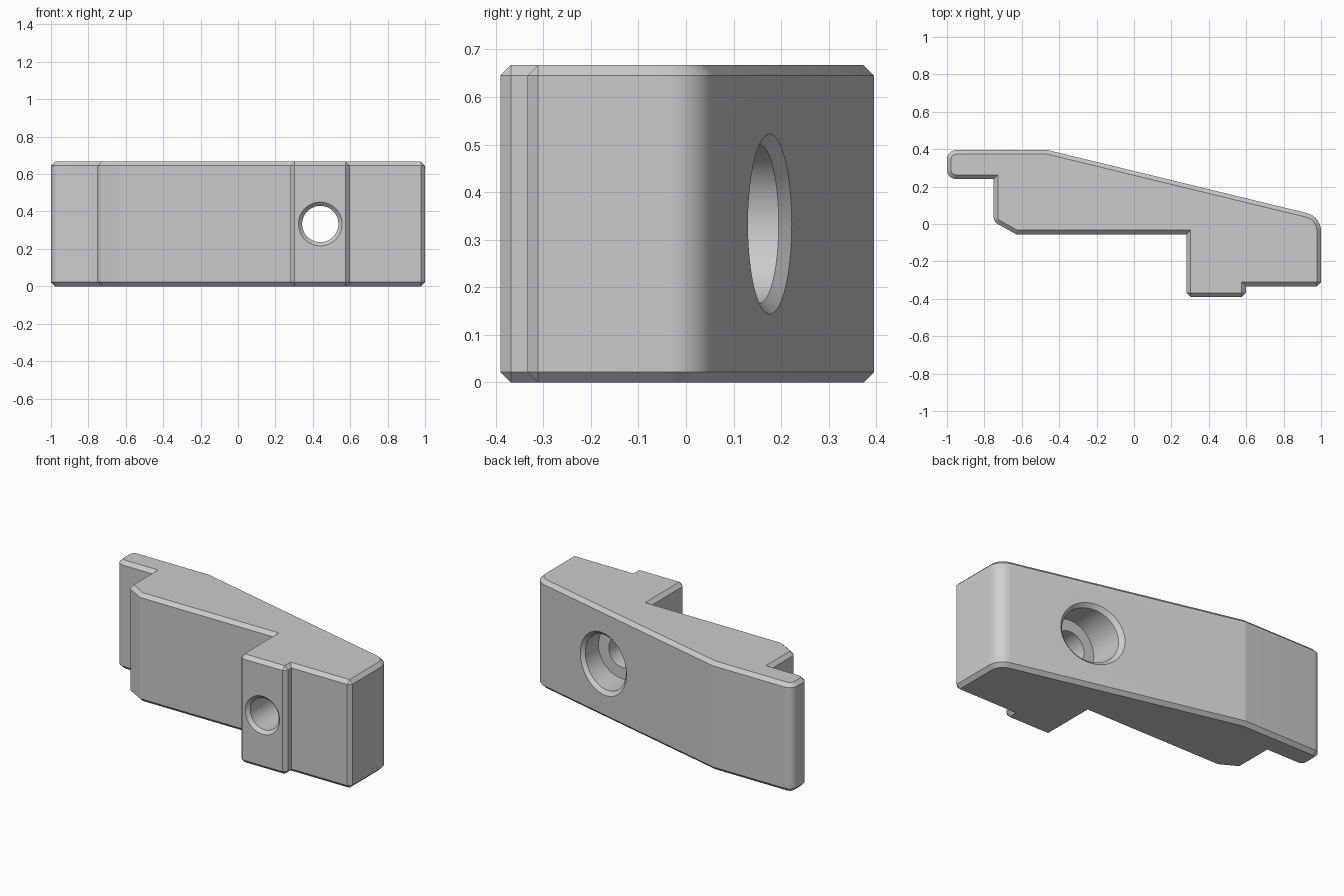
import bpy, bmesh, math
from mathutils import Vector

if "Cube" in bpy.data.objects:
    bpy.data.objects.remove(bpy.data.objects["Cube"], do_unlink=True)

HEIGHT, CHAMFER = 0.667, 0.022
SLOPE = -0.243            # fall of the slanted back
HOLE_X, HOLE_Z = 0.44, 0.333

grey = bpy.data.materials.new("plain grey")
grey.use_nodes = True
grey.diffuse_color = (0.6, 0.6, 0.6, 1)
grey.node_tree.nodes["Principled BSDF"].inputs["Base Color"].default_value = grey.diffuse_color


def make_object(name, bm):
    bmesh.ops.recalc_face_normals(bm, faces=bm.faces)
    mesh = bpy.data.meshes.new(name)
    bm.to_mesh(mesh)
    bm.free()
    mesh.materials.append(grey)
    obj = bpy.data.objects.new(name, mesh)
    bpy.context.collection.objects.link(obj)
    return obj


def fillet(prev, corner, nxt, radius, steps=10):
    """Points of a tangent arc that rounds a convex corner."""
    a, b = (prev - corner).normalized(), (nxt - corner).normalized()
    half = a.angle(b) / 2
    reach = radius / math.tan(half)
    centre = corner + (a + b).normalized() * (radius / math.sin(half))
    start = corner + a * reach - centre
    end = corner + b * reach - centre
    sweep = math.pi - 2 * half
    return [centre + (start * math.sin(sweep * (1 - i / steps))
                      + end * math.sin(sweep * i / steps)) / math.sin(sweep)
            for i in range(steps + 1)]


# Plan outline: x, y, corner radius; -1 marks a chamfered upright edge
OUTLINE = [
    (-1, 0.24, 0.05), (-0.75, 0.24, 0), (-0.75, 0.012, 0.04), (-0.63, -0.055, 0),
    (0.28, -0.055, 0), (0.28, -0.39, -1), (0.598, -0.39, -1), (0.598, -0.333, 0),
    (1, -0.333, -1), (1, 0.04, 0.1), (-0.46, 0.395, 0), (-1, 0.395, 0.05),
]
corners = [Vector(p[:2]) for p in OUTLINE]
points, sharp = [], []
for i, (x, y, radius) in enumerate(OUTLINE):
    if radius > 0:
        points += fillet(corners[i - 1], corners[i], corners[(i + 1) % len(corners)], radius)
    else:
        points.append(corners[i])
        if radius < 0:
            sharp.append(corners[i])

# Clamp body: extruded outline with chamfered rims
bm = bmesh.new()
base = bm.faces.new([bm.verts.new((p.x, p.y, 0)) for p in points])
top = bmesh.ops.extrude_face_region(bm, geom=[base], use_keep_orig=True)["geom"]
bmesh.ops.translate(bm, verts=[v for v in top if isinstance(v, bmesh.types.BMVert)],
                    vec=(0, 0, HEIGHT))
bmesh.ops.recalc_face_normals(bm, faces=bm.faces)


def is_chamfered(edge):
    a, b = (v.co for v in edge.verts)
    return abs(a.z - b.z) < 0.01 or any((a.xy - s).length < 0.001 for s in sharp)


bmesh.ops.bevel(bm, geom=[e for e in bm.edges if is_chamfered(e)], offset=CHAMFER,
                offset_type='OFFSET', segments=1, profile=0.5, affect='EDGES')
body = make_object("clamp_body", bm)

# Stepped bolt hole: y, radius, tilt of each ring, from front to back
back_y = 0.395 + SLOPE * (HOLE_X + 0.46)
RINGS = [
    (-0.41, 0.137, 0), (-0.37, 0.097, 0), (-0.015, 0.097, 0), (-0.015, 0.167, 0),
    (back_y - 0.022, 0.167, SLOPE), (back_y + 0.02, 0.21, SLOPE),
]
SIDES = 64
bm = bmesh.new()
loops = []
for y, radius, tilt in RINGS:
    ring = []
    for i in range(SIDES):
        angle = math.tau * i / SIDES
        dx = radius * math.cos(angle)
        ring.append(bm.verts.new((HOLE_X + dx, y + tilt * dx,
                                  HOLE_Z + radius * math.sin(angle))))
    loops.append(ring)
for r1, r2 in zip(loops, loops[1:]):
    for i in range(SIDES):
        j = (i + 1) % SIDES
        bm.faces.new((r1[i], r1[j], r2[j], r2[i]))
bm.faces.new(loops[0])
bm.faces.new(loops[-1])
cutter = make_object("bolt_hole_cutter", bm)
cutter.hide_render = True

# Cut the hole and finish the shading
cut = body.modifiers.new("bolt hole", 'BOOLEAN')
cut.operation, cut.solver, cut.object = 'DIFFERENCE', 'EXACT', cutter
bpy.ops.object.select_all(action='DESELECT')
body.select_set(True)
bpy.context.view_layer.objects.active = body
bpy.ops.object.modifier_apply(modifier=cut.name)
bpy.data.objects.remove(cutter, do_unlink=True)
bpy.ops.object.shade_smooth_by_angle(angle=math.radians(12))
